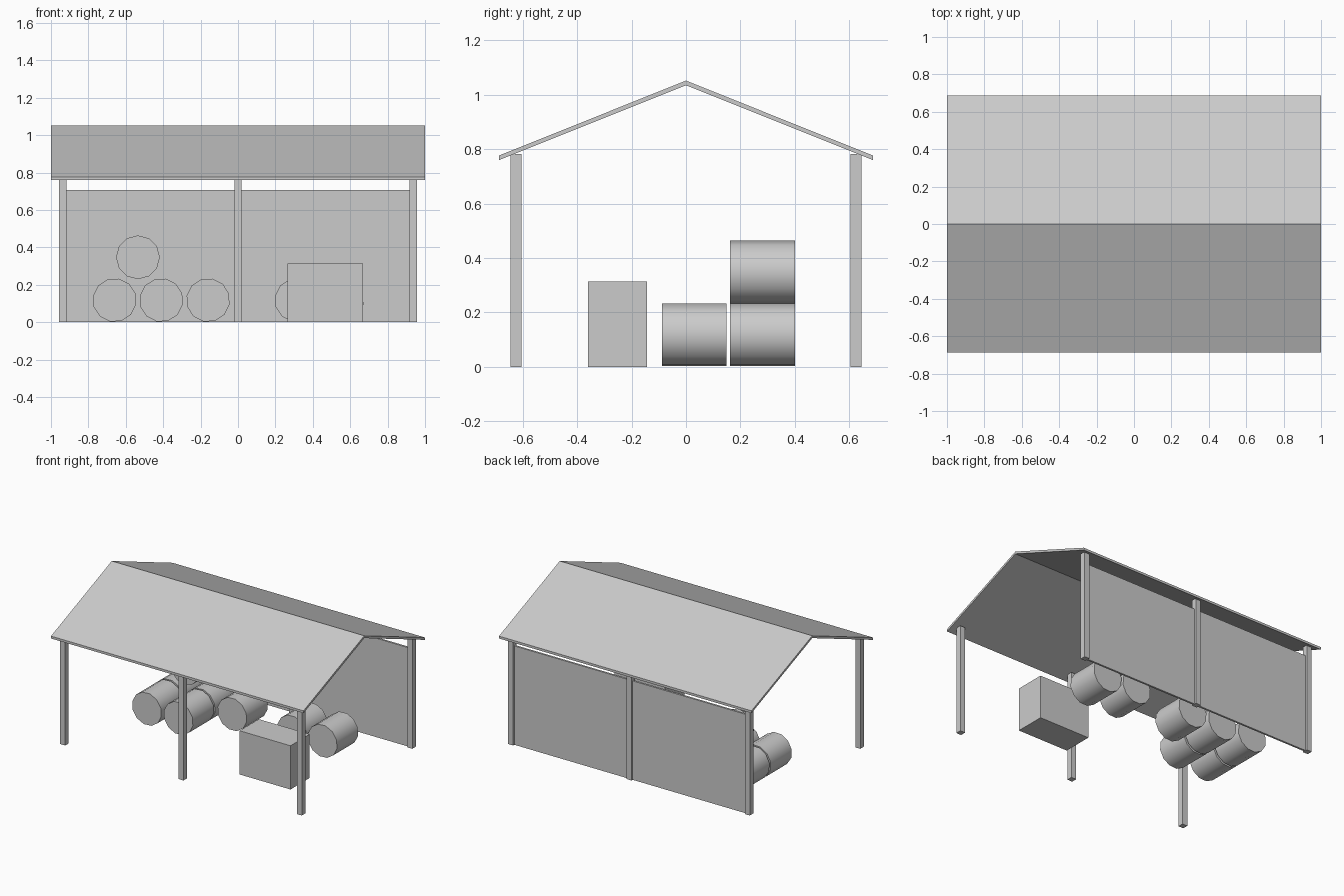
import bpy
import bmesh
from math import radians

cube = bpy.data.objects.get("Cube")
if cube:
    bpy.data.objects.remove(cube, do_unlink=True)

# Single flat colour
grey = bpy.data.materials.new("plain grey")
grey.use_nodes = True
colour = (0.6, 0.6, 0.6, 1)
grey.diffuse_color = colour
grey.node_tree.nodes["Principled BSDF"].inputs["Base Color"].default_value = colour


def finish(bm, name):
    bmesh.ops.recalc_face_normals(bm, faces=bm.faces)
    mesh = bpy.data.meshes.new(name)
    bm.to_mesh(mesh)
    bm.free()
    mesh.materials.append(grey)
    obj = bpy.data.objects.new(name, mesh)
    bpy.context.collection.objects.link(obj)
    return obj


def box(name, xs, ys, zs):
    """Box spanning the given ranges."""
    bm = bmesh.new()
    bmesh.ops.create_cube(bm, size=1)
    for v in bm.verts:
        for axis, (low, high) in enumerate((xs, ys, zs)):
            v.co[axis] = high if v.co[axis] > 0 else low
    return finish(bm, name)


def barrel(name, x, y, z, turn):
    """Twelve-sided barrel lying along y."""
    bpy.ops.mesh.primitive_cylinder_add(vertices=12, radius=0.117, depth=0.238,
                                        location=(x, y, z),
                                        rotation=(radians(90), radians(turn), 0))
    obj = bpy.context.object
    obj.name = name
    obj.data.materials.append(grey)
    bpy.ops.object.shade_smooth_by_angle(angle=radians(40))


# Gabled roof: bent sheet profile extruded along x
profile = [(-0.687, 0.76), (0, 1.035), (0.687, 0.76),
           (0.687, 0.777), (0, 1.052), (-0.687, 0.777)]
bm = bmesh.new()
ends = [[bm.verts.new((x, y, z)) for y, z in profile] for x in (-1, 1)]
for ring in ends:
    bm.faces.new(ring[0:2] + ring[4:6])
    bm.faces.new(ring[1:5])
for i in range(len(profile)):
    j = (i + 1) % len(profile)
    bm.faces.new((ends[0][i], ends[0][j], ends[1][j], ends[1][i]))
finish(bm, "gable_roof")

# Posts along the front and back
for row, y in (("front", -0.625), ("back", 0.625)):
    for side, x in (("right", -0.937), ("middle", 0), ("left", 0.937)):
        box(f"{row}_{side}_post", (x - 0.02, x + 0.02), (y - 0.02, y + 0.02), (0, 0.783))

# Back wall panel between the posts
box("back_wall", (-0.937, 0.937), (0.618, 0.632), (0, 0.708))

# Crate near the front
box("crate", (0.265, 0.668), (-0.36, -0.143), (0, 0.313))

# Barrels on the ground, plus one stacked on top
for i, x in enumerate((-0.66, -0.41, -0.16, 0.313, 0.556)):
    barrel(f"back_barrel_{i + 1}", x, 0.281, 0.118, 12)
for i, x in enumerate((-0.66, -0.41)):
    barrel(f"front_barrel_{i + 1}", x, 0.03, 0.118, 12)
barrel("top_barrel", -0.535, 0.281, 0.347, 0)
